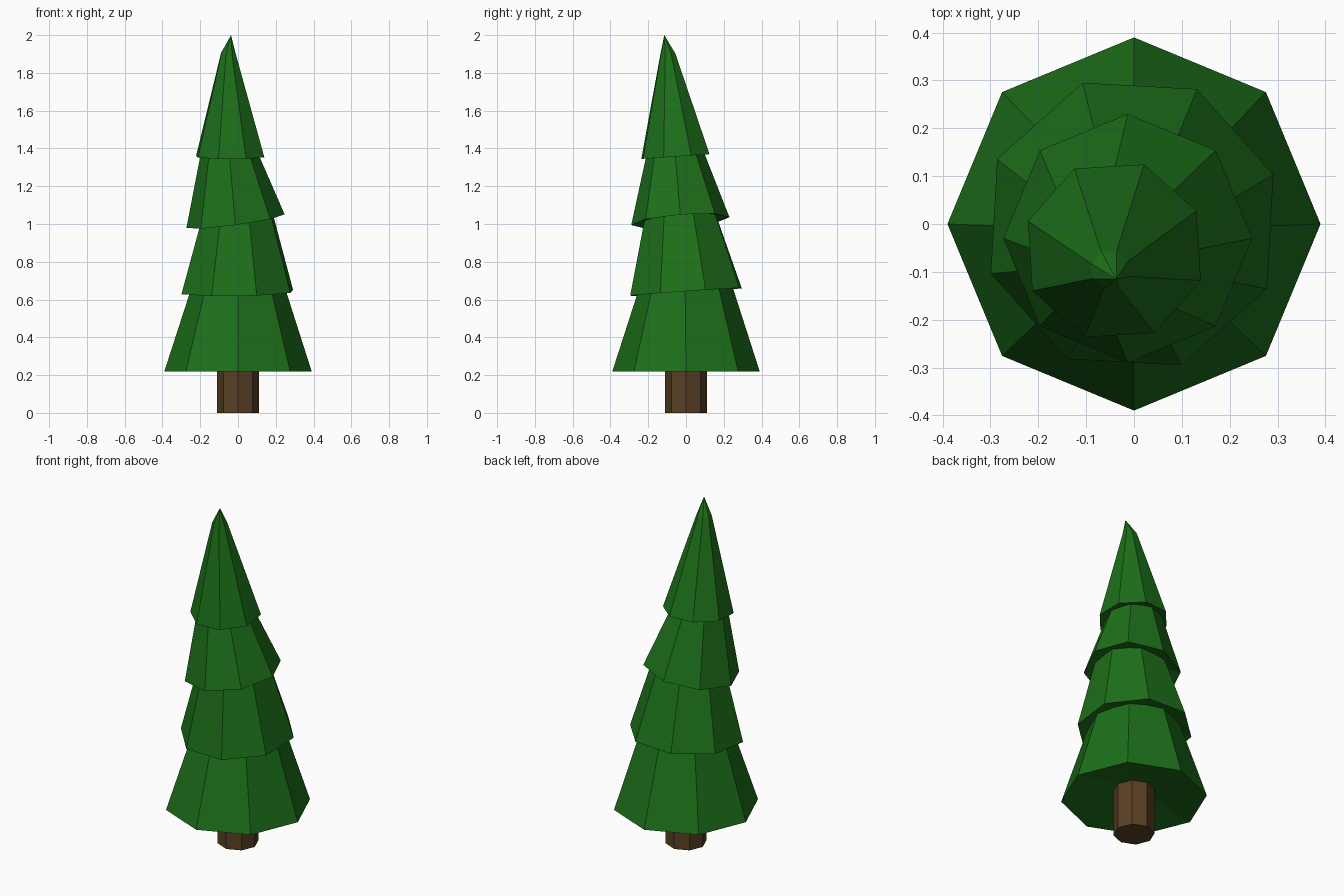
import bpy, bmesh
from math import cos, sin, radians, pi

if "Cube" in bpy.data.objects:
    bpy.data.objects.remove(bpy.data.objects["Cube"])

SIDES = 8


def material(name, color):
    m = bpy.data.materials.new(name)
    m.diffuse_color = (*color, 1)
    m.use_nodes = True
    m.node_tree.nodes["Principled BSDF"].inputs["Base Color"].default_value = m.diffuse_color
    return m


green = material("needles", (0.012, 0.16, 0.01))
brown = material("bark", (0.10, 0.05, 0.018))


def ring(bm, center, r, rot, tilt=(0, 0)):
    """Octagon whose height rises by tilt per unit of x and y."""
    cx, cy, cz = center
    out = []
    for i in range(SIDES):
        a = radians(rot) + 2 * pi * i / SIDES
        dx, dy = r * cos(a), r * sin(a)
        out.append(bm.verts.new((cx + dx, cy + dy, cz + dx * tilt[0] + dy * tilt[1])))
    return out


def loft(name, mat, rings, hollow=0.0, tip=None):
    """Skin stacked octagons; hollow lifts the middle of the underside."""
    bm = bmesh.new()
    rs = [ring(bm, *r) for r in rings]
    for a, b in zip(rs, rs[1:]):
        for i in range(SIDES):
            j = (i + 1) % SIDES
            bm.faces.new((a[i], a[j], b[j], b[i]))
    x, y, z = rings[0][0]
    ends = [(rs[0], (x, y, z + hollow)), (rs[-1], tip)]
    for loop, point in ends:
        if point is None:
            bm.faces.new(loop)
            continue
        c = bm.verts.new(point)
        for i in range(SIDES):
            bm.faces.new((loop[i], loop[(i + 1) % SIDES], c))
    bmesh.ops.recalc_face_normals(bm, faces=bm.faces)
    me = bpy.data.meshes.new(name)
    bm.to_mesh(me)
    bm.free()
    me.materials.append(mat)
    ob = bpy.data.objects.new(name, me)
    bpy.context.collection.objects.link(ob)
    return ob


# Trunk
loft("trunk", brown, [((0, 0, 0), 0.11, 0), ((0, 0, 0.3), 0.11, 0)])

# Rim tilts of the upper tiers
t2, t3, t4 = (0.015, 0.07), (0.137, 0.08), (0.0, 0.07)

# Branch tiers, bottom to top
loft("branches_bottom", green, [((0, 0, 0.22), 0.39, 0),
                                ((0, -0.005, 0.68), 0.242, 0, t2)], 0.07)
loft("branches_lower", green, [((-0.004, 0, 0.64), 0.313, 19.3, t2),
                               ((-0.008, -0.03, 1.055), 0.195, 19.3, t3)], 0.06)
loft("branches_upper", green, [((-0.013, -0.03, 1.015), 0.26, 0, t3),
                               ((-0.048, -0.06, 1.395), 0.145, 0, t4)], 0.05)
loft("branches_top", green, [((-0.041, -0.056, 1.357), 0.191, 26, t4),
                             ((-0.05, -0.096, 1.9), 0.042, 26, (-0.1, 0.1))],
     0.04, tip=(-0.037, -0.115, 2.0))
